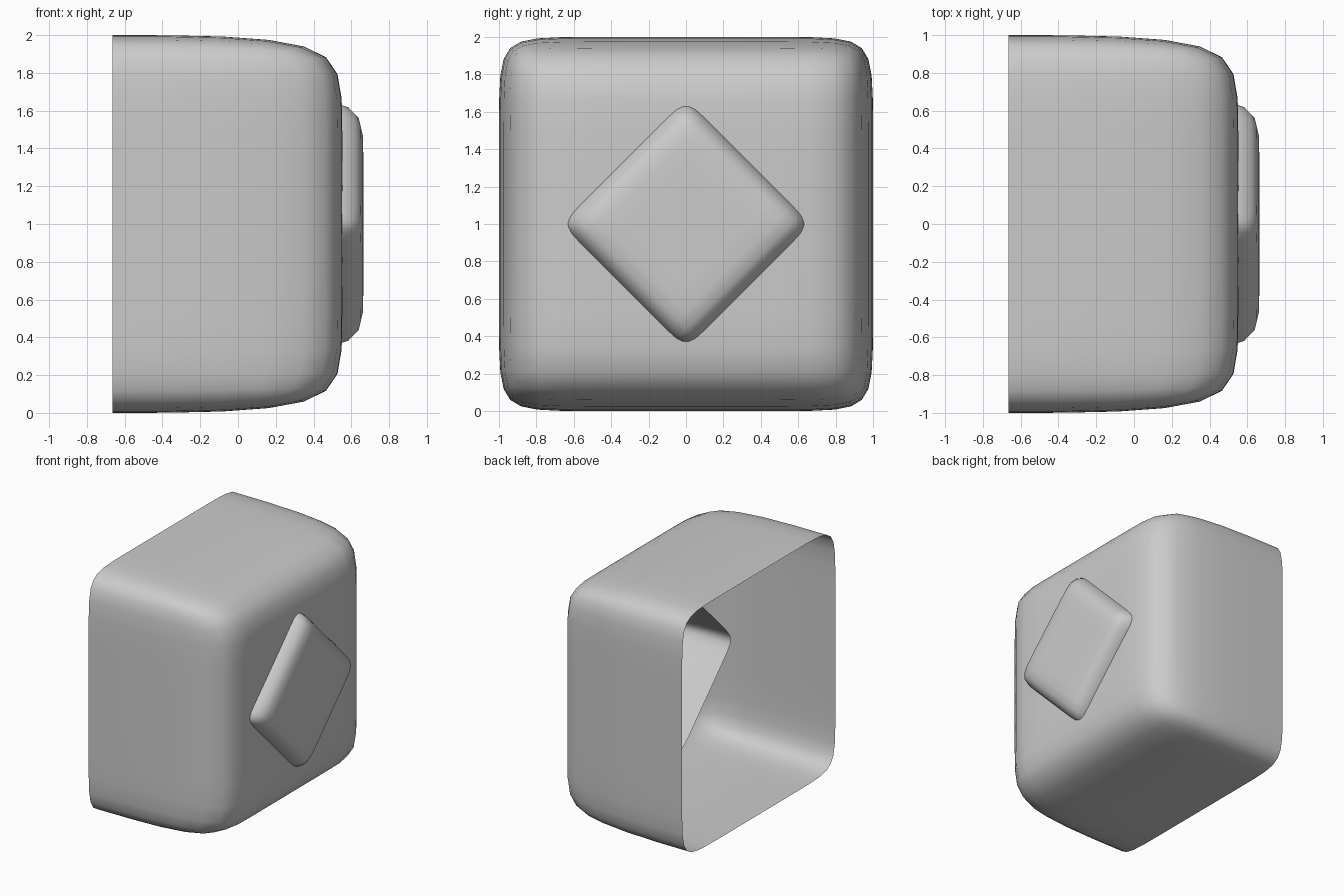
import bpy, bmesh, math
from mathutils import Matrix

if "Cube" in bpy.data.objects:
    bpy.data.objects.remove(bpy.data.objects["Cube"])

BACK, FRONT, LOOP = -0.665, 0.552, 0.64


def rounded_shell(name, centre, scale, turn):
    """Open-backed box cage with support loops, rounded by subdivision."""
    bm = bmesh.new()
    bmesh.ops.create_cube(bm, size=2)
    for v in bm.verts:
        v.co.x = FRONT if v.co.x > 0 else BACK

    # open back
    back = [f for f in bm.faces if f.normal.x < -0.5]
    bmesh.ops.delete(bm, geom=back, context='FACES')

    # support loops near the four long edges
    for axis in ((0, 1, 0), (0, 0, 1)):
        for side in (-LOOP, LOOP):
            bmesh.ops.bisect_plane(
                bm, geom=bm.verts[:] + bm.edges[:] + bm.faces[:],
                plane_co=[side * a for a in axis], plane_no=axis)

    bm.transform(Matrix.Translation(centre) @ Matrix.Rotation(turn, 4, 'X')
                 @ Matrix.Scale(scale, 4))
    mesh = bpy.data.meshes.new(name)
    bm.to_mesh(mesh)
    bm.free()
    for p in mesh.polygons:
        p.use_smooth = True

    obj = bpy.data.objects.new(name, mesh)
    bpy.context.collection.objects.link(obj)
    sub = obj.modifiers.new("Rounding", 'SUBSURF')
    sub.levels = sub.render_levels = 2
    return obj


# main housing
rounded_shell("housing", (0, 0, 1), 1.0, 0)

# half-size diamond pad pushed through the front face
rounded_shell("diamond_pad", (0.388, 0, 1), 0.5, math.radians(45))
